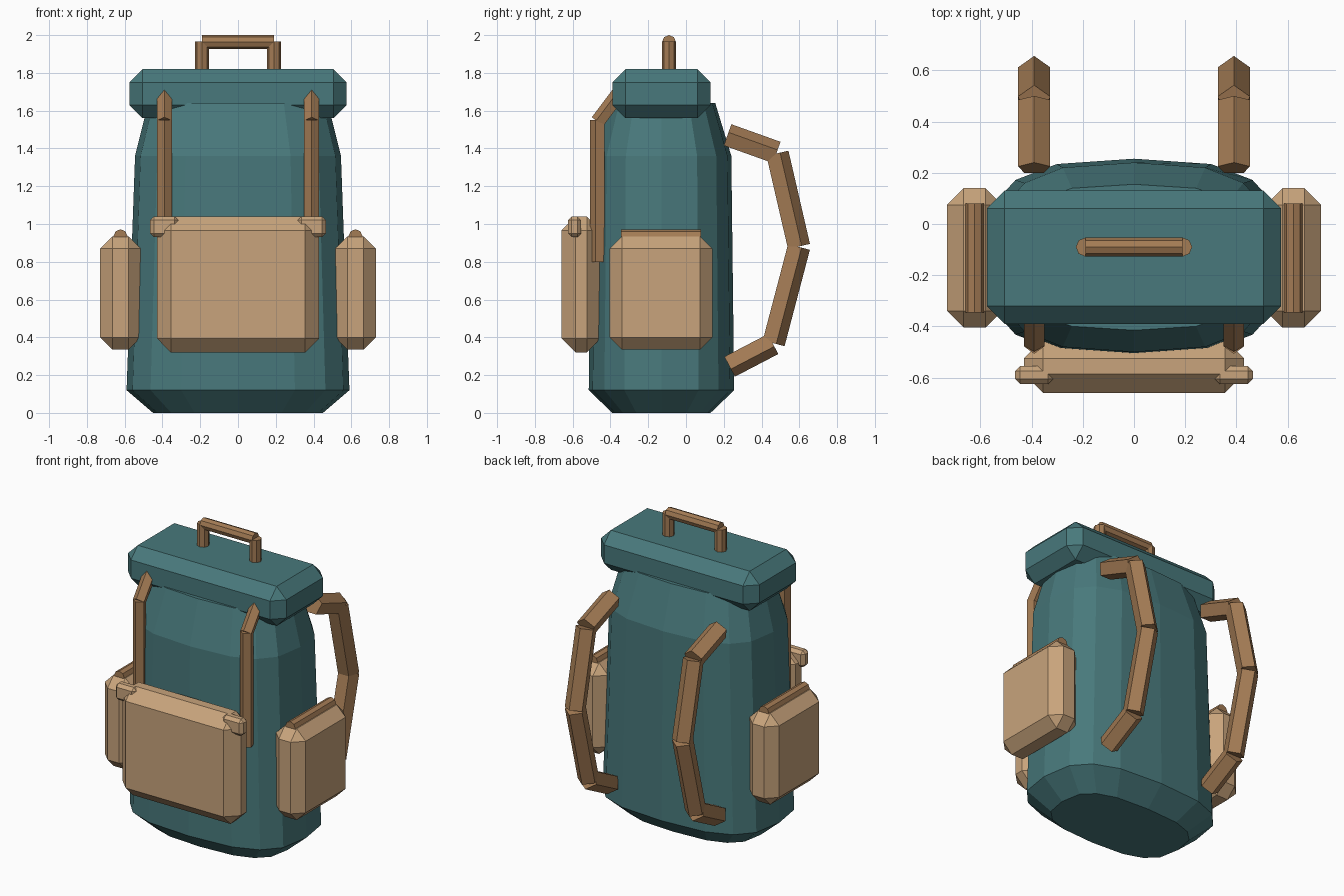
import bpy, bmesh, math
from mathutils import Vector

if "Cube" in bpy.data.objects:
    bpy.data.objects.remove(bpy.data.objects["Cube"])


def material(name, rgb):
    m = bpy.data.materials.new(name)
    m.diffuse_color = (*rgb, 1)
    m.use_nodes = True
    m.node_tree.nodes["Principled BSDF"].inputs["Base Color"].default_value = m.diffuse_color
    return m


TEAL = material("teal_canvas", (0.065, 0.19, 0.2))
TAN = material("tan_canvas", (0.58, 0.37, 0.2))
BROWN = material("brown_webbing", (0.37, 0.2, 0.09))


def finish(bm, name, mat):
    bmesh.ops.recalc_face_normals(bm, faces=bm.faces)
    me = bpy.data.meshes.new(name)
    bm.to_mesh(me)
    bm.free()
    me.materials.append(mat)
    ob = bpy.data.objects.new(name, me)
    bpy.context.collection.objects.link(ob)
    return ob


def bridge(bm, rings):
    """Skin a list of equal-length vertex rings and cap both ends."""
    loops = [[bm.verts.new(p) for p in ring] for ring in rings]
    n = len(loops[0])
    for a, b in zip(loops, loops[1:]):
        for i in range(n):
            j = (i + 1) % n
            bm.faces.new((a[i], a[j], b[j], b[i]))
    bm.faces.new(loops[0][::-1])
    bm.faces.new(loops[-1])


def chamfer_box(name, lo, hi, width, mat):
    """Box between two corners with flat chamfered edges."""
    lo, hi = Vector(lo), Vector(hi)
    bm = bmesh.new()
    bmesh.ops.create_cube(bm, size=1)
    for v in bm.verts:
        v.co = (lo + hi) / 2 + v.co * (hi - lo)
    bmesh.ops.bevel(bm, geom=bm.edges[:], offset=width, segments=1,
                    affect='EDGES', profile=0.5)
    return finish(bm, name, mat)


def rods(name, segments, r, sides, mat):
    """Straight prisms (start, end, ridge direction) in one object."""
    bm = bmesh.new()
    for p, q, ridge in segments:
        p, q = Vector(p), Vector(q)
        d = (q - p).normalized()
        u = Vector(ridge)
        u = (u - d * u.dot(d)).normalized()
        v = d.cross(u)
        ang = [2 * math.pi * i / sides for i in range(sides)]
        ring = [(u * math.cos(a) + v * math.sin(a)) * r for a in ang]
        bridge(bm, [[p + o for o in ring], [q + o for o in ring]])
    return finish(bm, name, mat)


# Main bag: rounded-rectangle rings (z, half width, half depth)
def bag_ring(z, hw, hd, n=16, e=0.7):
    pts = []
    for i in range(n):
        c, s = (f(2 * math.pi * i / n) for f in (math.cos, math.sin))
        pts.append((math.copysign(abs(c) ** e, c) * hw,
                    -0.13 + math.copysign(abs(s) ** e, s) * hd, z))
    return pts


bm = bmesh.new()
bridge(bm, [bag_ring(*r) for r in ((0, 0.45, 0.26), (0.12, 0.59, 0.385),
                                   (1.36, 0.545, 0.37), (1.64, 0.475, 0.285))])
finish(bm, "main_bag", TEAL)

# Lid and carry handle
chamfer_box("lid", (-0.575, -0.39, 1.56), (0.575, 0.13, 1.82), 0.07, TEAL)
rods("carry_handle", [
    ((-0.19, -0.09, 1.78), (-0.19, -0.09, 1.965), (0, 1, 0)),
    ((0.19, -0.09, 1.78), (0.19, -0.09, 1.965), (0, 1, 0)),
    ((-0.19, -0.09, 1.963), (0.19, -0.09, 1.963), (0, 0, 1))], 0.037, 8, BROWN)

# Front pocket
chamfer_box("front_pocket", (-0.43, -0.66, 0.32), (0.43, -0.45, 1.04), 0.075, TAN)

for side, s in (("left", -1), ("right", 1)):
    # Side pocket with a closure strip on top
    xs = sorted((s * 0.515, s * 0.73))
    chamfer_box(side + "_side_pocket", (xs[0], -0.405, 0.335),
                (xs[1], 0.14, 0.935), 0.065, TAN)
    rods(side + "_pocket_strip", [((s * 0.622, -0.345, 0.935),
         (s * 0.622, 0.08, 0.935), (0, 0, 1))], 0.037, 8, BROWN)

    # Front lid strap and its buckle
    x = s * 0.39
    rods(side + "_lid_strap", [
        ((x, -0.465, 0.8), (x, -0.465, 1.55), (0, -1, 0)),
        ((x, -0.465, 1.54), (x, -0.345, 1.7), (0, -1, 0))], 0.042, 5, BROWN)
    chamfer_box(side + "_buckle", (x - 0.075, -0.625, 0.93),
                (x + 0.075, -0.555, 1.04), 0.02, TAN)

    # Shoulder strap: ridge faces away from the wearer's side of the bag
    path = [(0.218, 1.466), (0.478, 1.373), (0.592, 0.88),
            (0.458, 0.37), (0.228, 0.25)]
    segs = []
    for (y0, z0), (y1, z1) in zip(path, path[1:]):
        segs.append(((x, y0, z0), (x, y1, z1), (0, z0 - z1, y1 - y0)))
    rods(side + "_shoulder_strap", segs, 0.066, 5, BROWN)
